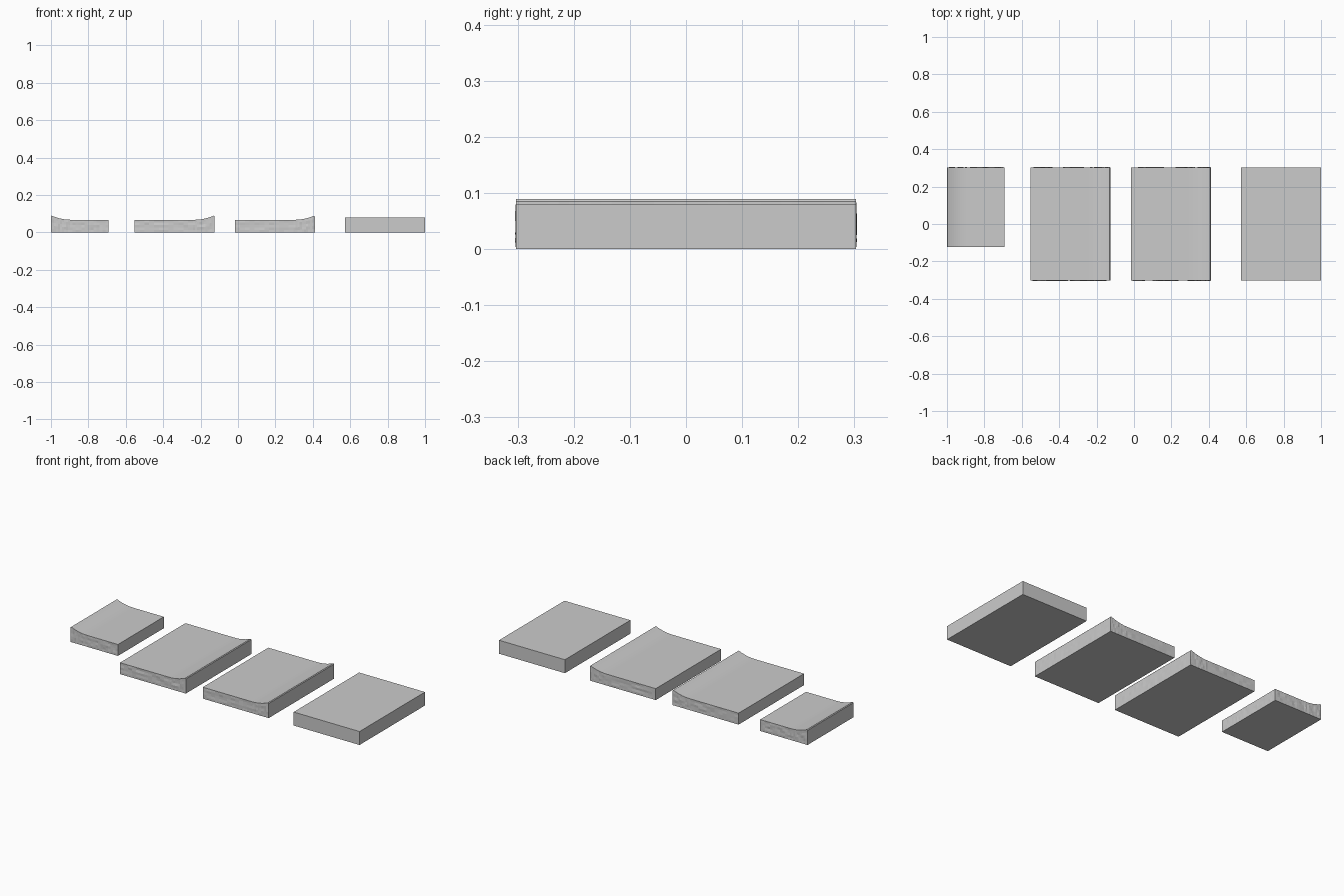
import bpy, bmesh, random

if "Cube" in bpy.data.objects:
    bpy.data.objects.remove(bpy.data.objects["Cube"])

random.seed(4)
Y0, Y1 = -0.303, 0.303
LIP = 0.11  # width of the curved lip


def top_height(d):
    """Height of a lipped slab at distance d from its raised edge."""
    if d < 0.002:
        return 0.085                      # softened outer edge of the lip
    t = max(0.0, 1 - (d - 0.004) / LIP)
    return 0.067 + 0.022 * min(t, 1.0) ** 2.2


def patch(bm, us, vs, place):
    grid = [[bm.verts.new(place(u, v)) for v in vs] for u in us]
    for i in range(len(us) - 1):
        for j in range(len(vs) - 1):
            bm.faces.new((grid[i][j], grid[i + 1][j], grid[i + 1][j + 1], grid[i][j + 1]))


def finish(name, bm):
    bmesh.ops.remove_doubles(bm, verts=bm.verts, dist=0.00005)
    bmesh.ops.recalc_face_normals(bm, faces=bm.faces)
    mesh = bpy.data.meshes.new(name)
    bm.to_mesh(mesh)
    bm.free()
    obj = bpy.data.objects.new(name, mesh)
    bpy.context.collection.objects.link(obj)
    return obj


def lipped_slab(name, x0, x1, y0, y1, lip_right):
    w = x1 - x0
    # Fine steps through the lip, coarser steps over the flat
    ds = [0, 0.004] + [0.004 + LIP * i / 10 for i in range(1, 11)]
    rest = w - ds[-1]
    ds += [ds[-1] + rest * i / 12 for i in range(1, 13)]
    ys = [y0 + (y1 - y0) * i / 32 for i in range(33)]
    ks = [i / 5 for i in range(6)]
    px = (lambda d: x1 - d) if lip_right else (lambda d: x0 + d)

    def rough(k, a, a0, a1):
        # Slight chipping inside the cut faces, none along their borders
        inside = 0 < k < 1 and a0 + 1e-6 < a < a1 - 1e-6
        return random.uniform(-0.0015, 0.0015) if inside else 0

    bm = bmesh.new()
    patch(bm, ds, ys, lambda d, y: (px(d), y, top_height(d)))
    patch(bm, ds, ys, lambda d, y: (px(d), y, 0))
    for y in (y0, y1):
        patch(bm, ds, ks, lambda d, k: (px(d), y + rough(k, d, 0, w), k * top_height(d)))
    for d in (0, w):
        patch(bm, ys, ks, lambda y, k: (px(d) + rough(k, y, y0, y1) * 0.5, y, k * top_height(d)))
    return finish(name, bm)


# Short slab with its lip on the left, two long slabs with lips on the right
lipped_slab("short_lipped_slab", -1.0, -0.693, -0.122, Y1, False)
lipped_slab("long_lipped_slab_a", -0.553, -0.126, Y0, Y1, True)
lipped_slab("long_lipped_slab_b", -0.016, 0.411, Y0, Y1, True)

# Plain flat slab
bpy.ops.mesh.primitive_cube_add(size=1, location=(0.7865, 0, 0.0395))
plain = bpy.context.object
plain.name = "plain_slab"
plain.scale = (0.427, Y1 - Y0, 0.079)
bpy.ops.object.transform_apply(location=False, rotation=False, scale=True)
